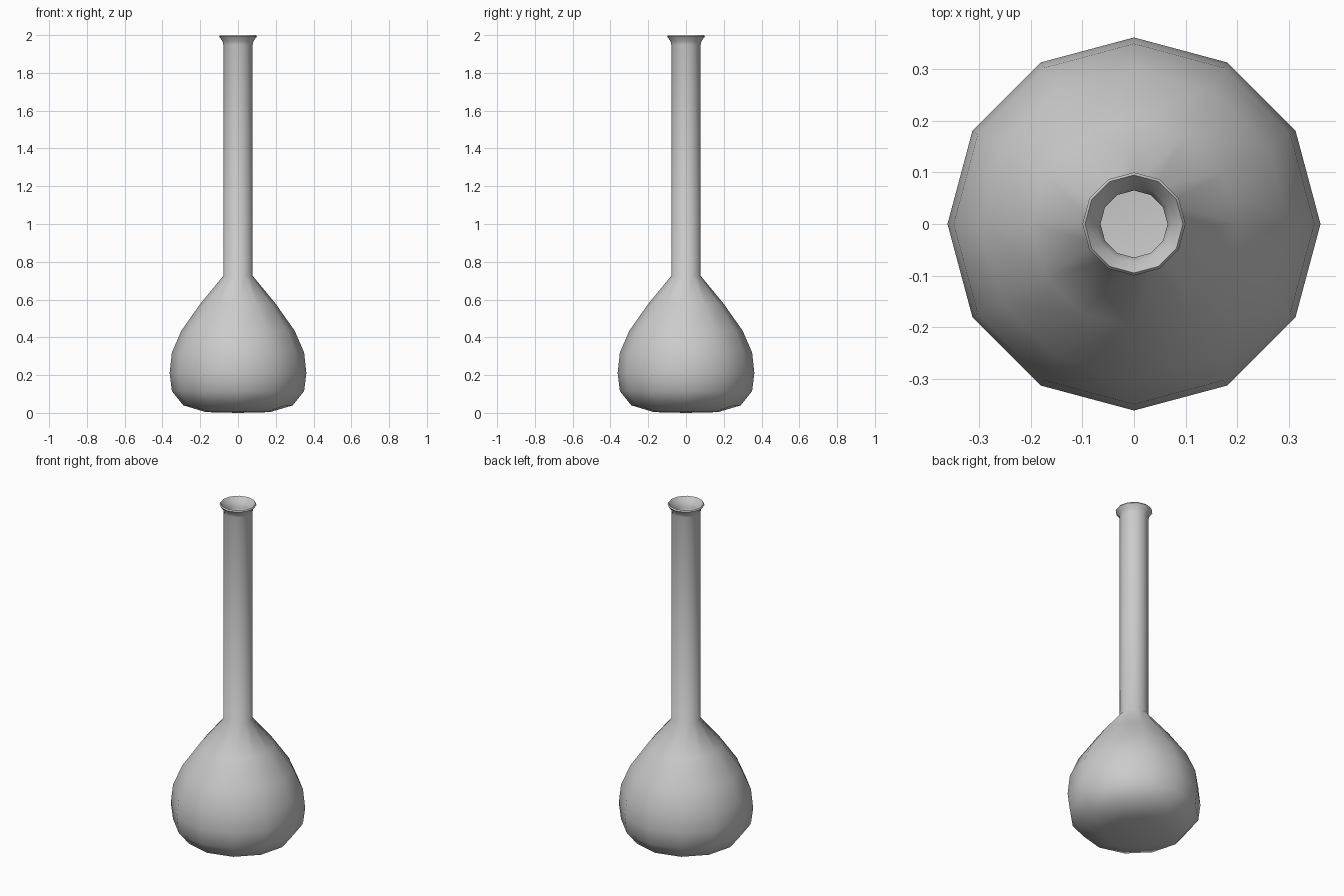
import bpy, bmesh
from math import cos, sin, pi, radians

if "Cube" in bpy.data.objects:
    bpy.data.objects.remove(bpy.data.objects["Cube"])

SIDES = 12
T = 0.012  # glass thickness

# outer wall (radius, height), bottom to lip
outer = [(0.17, 0.004), (0.29, 0.04), (0.35, 0.115), (0.362, 0.21), (0.35, 0.32),
         (0.30, 0.435), (0.20, 0.577), (0.078, 0.725), (0.078, 1.95), (0.082, 1.968), (0.1, 1.993)]
# lip and inner wall, lip to floor
inner = [(0.095, 2.0), (0.074, 1.972), (0.065, 1.95), (0.065, 0.72), (0.19, 0.567),
         (0.289, 0.43), (0.338, 0.317), (0.35, 0.21), (0.339, 0.12), (0.284, 0.05), (0.168, 0.004 + T)]

bm = bmesh.new()
rings = [[bm.verts.new((r * cos(2 * pi * i / SIDES), r * sin(2 * pi * i / SIDES), z))
          for i in range(SIDES)] for r, z in outer + inner]
for a, b in zip(rings, rings[1:]):
    for i in range(SIDES):
        j = (i + 1) % SIDES
        bm.faces.new((a[i], a[j], b[j], b[i]))

# underside and inside floor
for ring, z in ((rings[0], 0.0), (rings[-1], T)):
    c = bm.verts.new((0, 0, z))
    for i in range(SIDES):
        bm.faces.new((ring[i], ring[(i + 1) % SIDES], c))
bmesh.ops.recalc_face_normals(bm, faces=bm.faces)

mesh = bpy.data.meshes.new("flask")
bm.to_mesh(mesh)
bm.free()
flask = bpy.data.objects.new("flask", mesh)
bpy.context.collection.objects.link(flask)
bpy.context.view_layer.objects.active = flask
flask.select_set(True)
bpy.ops.object.shade_smooth_by_angle(angle=radians(60))
